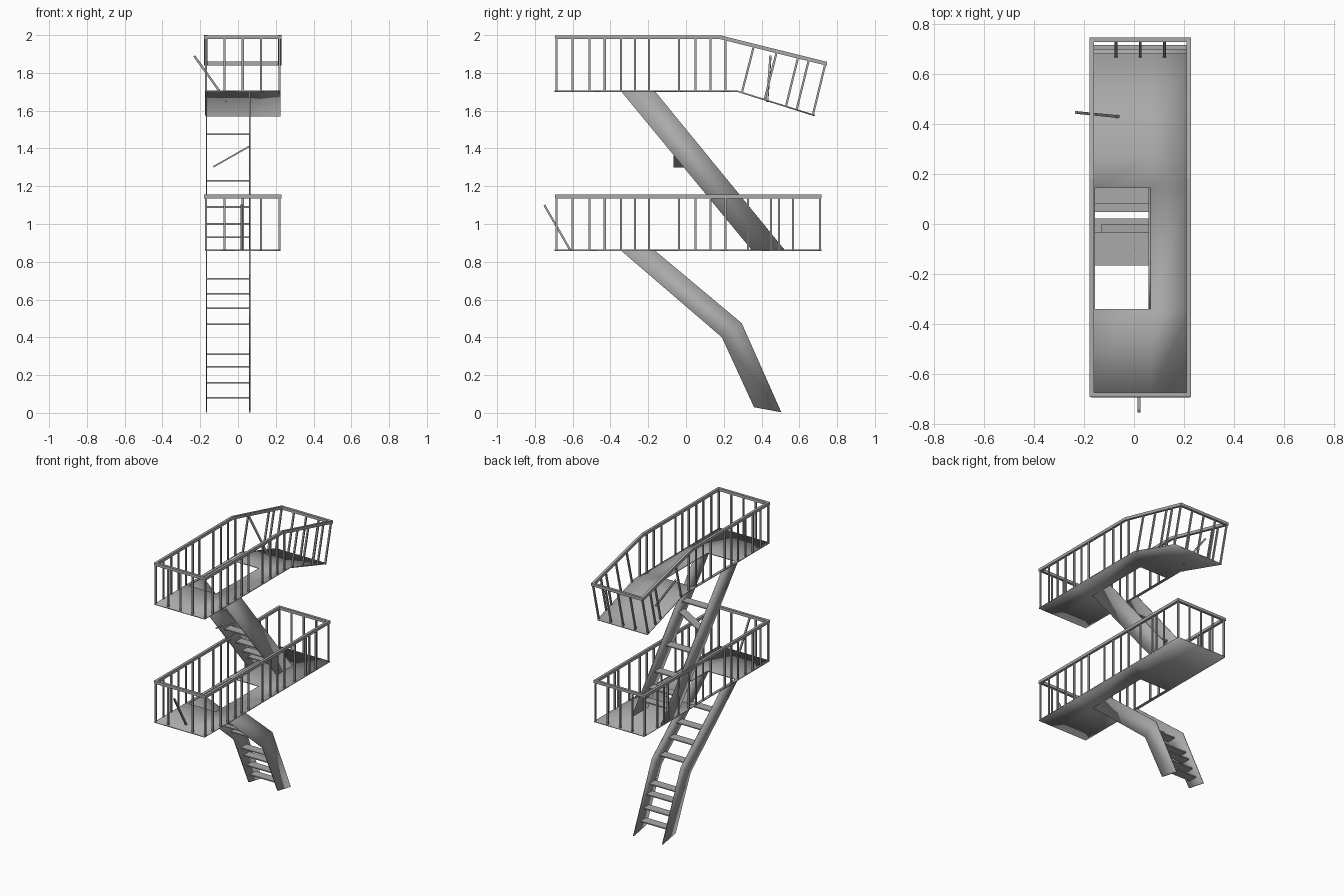
import bpy, bmesh
from mathutils import Vector

cube = bpy.data.objects.get("Cube")
if cube:
    bpy.data.objects.remove(cube)

steel = bpy.data.materials.new("grey_steel")
steel.use_nodes = True
grey = (0.4, 0.4, 0.4, 1)
steel.diffuse_color = grey
steel.node_tree.nodes["Principled BSDF"].inputs["Base Color"].default_value = grey

LEFT, RIGHT = 0.22, -0.17      # railing sides
INNER = 0.062                  # stringer beside the stair opening
FRONT, HEIGHT = -0.685, 0.285


def finish(name, bm, smooth=False):
    mesh = bpy.data.meshes.new(name)
    bmesh.ops.recalc_face_normals(bm, faces=bm.faces)
    bm.to_mesh(mesh)
    bm.free()
    mesh.materials.append(steel)
    for p in mesh.polygons:
        p.use_smooth = smooth
    obj = bpy.data.objects.new(name, mesh)
    bpy.context.collection.objects.link(obj)
    return obj


def add_bar(bm, a, b, wide, deep, extend=0.0):
    """Square-section bar from a to b."""
    a, b = Vector(a), Vector(b)
    d = b - a
    side = d.cross((0, 0, 1))
    if side.length < 0.3 * d.length:
        side = Vector((1, 0, 0))
    d.normalize()
    side = (side - d * side.dot(d)).normalized()
    up = d.cross(side)
    a, b = a - d * extend, b + d * extend
    rings = [[bm.verts.new(p + side * wide * i / 2 + up * deep * j / 2)
              for i, j in ((-1, -1), (1, -1), (1, 1), (-1, 1))] for p in (a, b)]
    bm.faces.new(rings[0])
    bm.faces.new(rings[1])
    for k in range(4):
        n = (k + 1) % 4
        bm.faces.new((rings[0][k], rings[0][n], rings[1][n], rings[1][k]))


def lerp(p, q, t):
    return tuple(u + (v - u) * t for u, v in zip(p, q))


def platform(name, rows):
    """Floor plate with a stair opening; rows are (y, z) lines from front to back."""
    xs = (RIGHT - 0.003, -0.157, INNER + 0.004, LEFT + 0.004)
    bm = bmesh.new()
    grid = [[bm.verts.new((x, y, z)) for x in xs] for y, z in rows]
    for r in range(len(rows) - 1):
        for c in range(3):
            if (r, c) != (1, 1):
                bm.faces.new((grid[r][c], grid[r][c + 1],
                              grid[r + 1][c + 1], grid[r + 1][c]))
    obj = finish(name, bm, True)
    mod = obj.modifiers.new("thickness", "SOLIDIFY")
    mod.thickness = 0.008
    mod.offset = 0


def railing(name, path, side_posts, back_post, skip=(), front_skip=()):
    """Handrail loop along path, with posts as (base, top) pairs of (y, z)."""
    rail = bmesh.new()
    for x in (LEFT, RIGHT):
        for p, q in zip(path, path[1:]):
            add_bar(rail, (x, *p), (x, *q), 0.018, 0.02, 0.003)
    for p in (path[0], path[-1]):
        add_bar(rail, (RIGHT, *p), (LEFT, *p), 0.018, 0.02, 0.009)
    finish(name + "_handrail", rail)

    posts = bmesh.new()
    for i, (base, top) in enumerate(side_posts):
        for x in (LEFT, RIGHT):
            if not (x == RIGHT and i in skip):
                add_bar(posts, (x, *base), (x, *top), 0.011, 0.011)
    for (base, top), gaps in ((side_posts[0], front_skip), (back_post, ())):
        for i in range(1, 4):
            if i not in gaps:
                x = RIGHT + (LEFT - RIGHT) * i / 4
                add_bar(posts, (x, *base), (x, *top), 0.011, 0.011)
    finish(name + "_posts", posts)


def stringers(name, outline):
    """Pair of thin side plates with a (y, z) outline of front and back edges."""
    for label, x in (("right", RIGHT + 0.003), ("left", INNER)):
        bm = bmesh.new()
        pairs = [[bm.verts.new((x, *p)) for p in pair] for pair in outline]
        for (a, b), (c, d) in zip(pairs, pairs[1:]):
            bm.faces.new((a, b, d, c))
        obj = finish(f"{name}_{label}_stringer", bm, True)
        mod = obj.modifiers.new("thickness", "SOLIDIFY")
        mod.thickness = 0.007
        mod.offset = 0


def treads(name, centres):
    bm = bmesh.new()
    for y, z in centres:
        add_bar(bm, (RIGHT, y, z), (INNER, y, z), 0.064, 0.008)
    finish(name, bm)


LOW, HIGH = 0.86, 1.704
FRONT_YS = (-0.685, -0.6, -0.51, -0.43, -0.345, -0.27, -0.195, -0.037, 0.05, 0.13, 0.21)


def upright(y, z):
    return ((y, z), (y, z + HEIGHT))


# Lower level
platform("lower_platform", [(y, LOW) for y in (-0.695, -0.34, 0.145, 0.27, 0.718)])
low_ys = FRONT_YS + (0.328, 0.45, 0.492, 0.566, 0.709)
railing("lower", [(FRONT, LOW + HEIGHT), (0.709, LOW + HEIGHT)],
        [upright(y, LOW) for y in low_ys], upright(0.709, LOW), front_skip=(2,))

# Upper level, with the back end sagging down
sag_base = ((0.295, 1.692), (0.672, 1.578))
sag_top = ((0.36, 1.945), (0.738, 1.85))
platform("upper_platform", [(y, HIGH) for y in (-0.695, -0.34, 0.145, 0.27)] + [(0.682, 1.574)])
sag_posts = [(lerp(*sag_base, t), lerp(*sag_top, t)) for t in (0, 0.32, 0.62, 0.77, 1)]
railing("upper", [(FRONT, HIGH + HEIGHT), (0.18, HIGH + HEIGHT), sag_top[1]],
        [upright(y, HIGH) for y in FRONT_YS] + sag_posts, sag_posts[-1],
        skip=(len(FRONT_YS) + 1,))

# Loose posts leaning outward
loose = bmesh.new()
add_bar(loose, (0.02, -0.612, LOW), (0.02, -0.75, 1.1), 0.011, 0.011)
add_bar(loose, (-0.06, 0.43, 1.65), (-0.232, 0.447, 1.89), 0.011, 0.011)
finish("loose_posts", loose)

# Stair flights
stringers("upper_flight", [((-0.345, HIGH), (-0.165, HIGH)), ((0.35, LOW), (0.525, LOW))])
stringers("lower_flight", [((-0.345, LOW), (-0.165, LOW)), ((0.19, 0.4), (0.295, 0.475)),
                           ((0.36, 0.03), (0.505, 0.003))])
treads("upper_treads", [(-0.067, 1.475), (0.115, 1.23), (0.24, 1.09),
                        (0.31, 1.0), (0.375, 0.93)])
treads("lower_treads", [(-0.135, 0.71), (-0.01, 0.63), (0.08, 0.555), (0.185, 0.47),
                        (0.3, 0.31), (0.33, 0.245), (0.365, 0.16), (0.4, 0.08)])

# Tread hanging from one end
hanging = bmesh.new()
add_bar(hanging, (-0.13, -0.035, 1.303), (INNER, -0.035, 1.412), 0.064, 0.008)
finish("hanging_tread", hanging)
